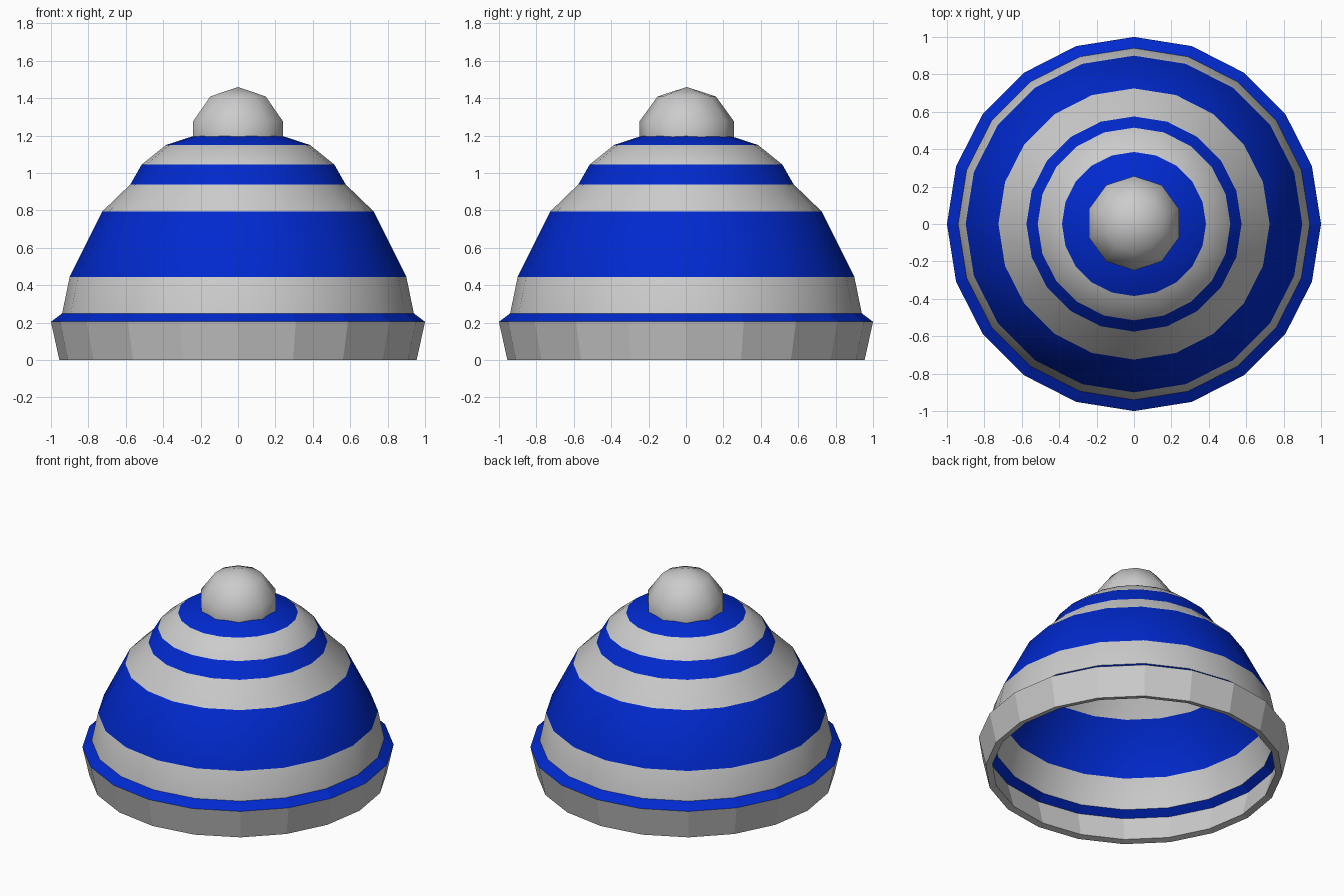
import bpy, bmesh, math

if "Cube" in bpy.data.objects:
    bpy.data.objects.remove(bpy.data.objects["Cube"])

blue = bpy.data.materials.new("blue")
blue.diffuse_color = (0.0, 0.022, 0.62, 1)
blue.use_nodes = True
blue.node_tree.nodes["Principled BSDF"].inputs["Base Color"].default_value = blue.diffuse_color
grey = bpy.data.materials.new("grey")
grey.diffuse_color = (0.8, 0.8, 0.8, 1)
grey.use_nodes = True
grey.node_tree.nodes["Principled BSDF"].inputs["Base Color"].default_value = grey.diffuse_color


def lathe(name, profile, sides, start=0.0, blue_bands=(), flat_bands=()):
    """Revolve (radius, height) points; a zero radius closes the shape to a point."""
    bm = bmesh.new()
    rings = []
    for r, z in profile:
        if r == 0:
            rings.append([bm.verts.new((0, 0, z))] * sides)
        else:
            angles = [start + math.tau * i / sides for i in range(sides)]
            rings.append([bm.verts.new((r * math.cos(a), r * math.sin(a), z)) for a in angles])
    for k, (low, high) in enumerate(zip(rings, rings[1:])):
        for i in range(sides):
            j = (i + 1) % sides
            corners = list(dict.fromkeys([low[i], low[j], high[j], high[i]]))
            face = bm.faces.new(corners)
            face.material_index = 1 if k in blue_bands else 0
            face.smooth = k not in flat_bands
    mesh = bpy.data.meshes.new(name)
    bm.to_mesh(mesh)
    bm.free()
    mesh.materials.append(grey)
    mesh.materials.append(blue)
    obj = bpy.data.objects.new(name, mesh)
    bpy.context.collection.objects.link(obj)
    return obj


# Striped knitted hat with a flat-faceted brim, given fabric thickness inwards
hat = lathe("striped_hat",
            [(0.955, 0), (1.0, 0.205), (0.94, 0.25), (0.90, 0.445), (0.725, 0.795),
             (0.575, 0.94), (0.515, 1.045), (0.385, 1.15), (0, 1.275)],
            20, blue_bands=(1, 3, 5, 7), flat_bands=(0, 1))
fabric = hat.modifiers.new("fabric", "SOLIDIFY")
fabric.thickness = 0.045
fabric.offset = -1

# Bobble: a coarse ball half sunk into the top
R, CZ = 0.265, 1.195
ball = [(R * math.sin(math.pi * k / 5), CZ - R * math.cos(math.pi * k / 5)) for k in range(6)]
ball[0], ball[-1] = (0, CZ - R), (0, CZ + R)
bobble = lathe("bobble", ball, 10, start=math.pi / 2)
bobble.location.y = 0.004
